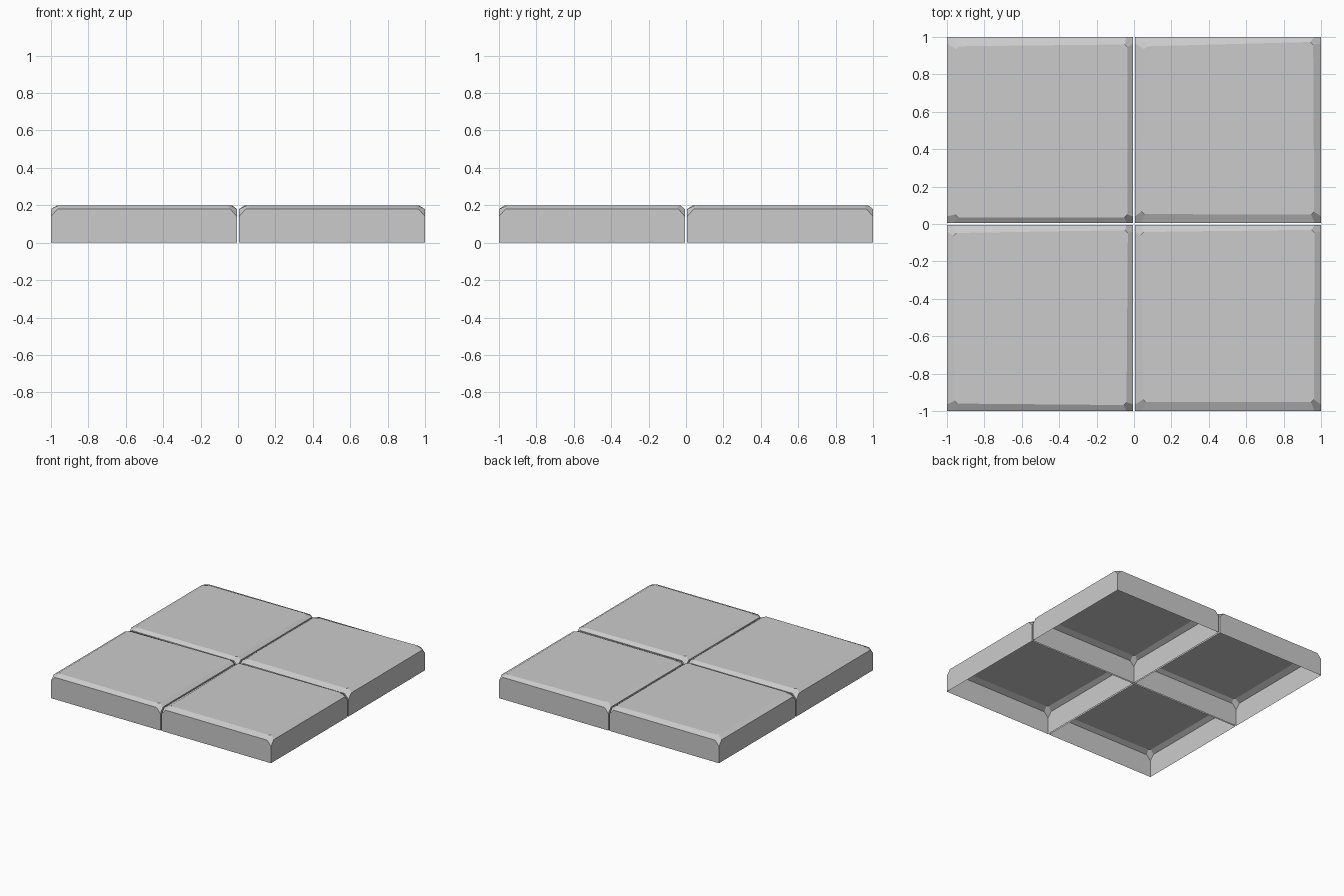
import bpy, bmesh

if "Cube" in bpy.data.objects:
    bpy.data.objects.remove(bpy.data.objects["Cube"])

GAP = 0.006       # half of the joint between tiles
TOP = 0.2         # top face height
RIM = 0.18        # height where the walls meet the bevel
LOW = 0.14        # height where the corner chip starts
CHIP = 0.035      # chip width along the rim
CUT = 0.015       # chip width on the top face

SIGNS = [(-1, -1), (1, -1), (1, 1), (-1, 1)]


def make_tile(name, tx, ty, insets):
    """Open-bottomed paving tile with an uneven bevel and chipped corners.
    insets: bevel width in x and y at each corner, in SIGNS order."""
    bm = bmesh.new()
    mid = (1 + GAP) / 2
    half = (1 - GAP) / 2
    corners = []
    for i, ((sx, sy), (ix, iy)) in enumerate(zip(SIGNS, insets)):
        cx, cy = tx * mid + sx * half, ty * mid + sy * half

        def v(dx, dy, z):
            return bm.verts.new((cx - sx * dx, cy - sy * dy, z))

        base, low = v(0, 0, 0), v(0, 0, LOW)
        on_x = (v(CHIP, 0, RIM), v(ix + CUT, iy, TOP))   # beside the x-running wall
        on_y = (v(0, CHIP, RIM), v(ix, iy + CUT, TOP))   # beside the y-running wall
        before, after = (on_y, on_x) if i % 2 == 0 else (on_x, on_y)
        corners.append((base, low, before, after))
        # chipped corner facet
        bm.faces.new((low, after[0], after[1], before[1], before[0]))
    for i in range(4):
        b0, l0, _, a = corners[i]
        b1, l1, b, _ = corners[(i + 1) % 4]
        bm.faces.new((b0, b1, l1, b[0], a[0], l0))       # wall
        bm.faces.new((a[0], b[0], b[1], a[1]))           # bevel
    bm.faces.new([p[1] for c in corners for p in c[2:]])  # top face
    bm.normal_update()
    mesh = bpy.data.meshes.new(name)
    bm.to_mesh(mesh)
    bm.free()
    bpy.context.collection.objects.link(bpy.data.objects.new(name, mesh))


# Four tiles, each with its own hand-cut bevel widths
make_tile("tile_front_left", -1, -1,
          [(.04, .04), (.034, .032), (.027, .027), (.035, .042)])
make_tile("tile_front_right", 1, -1,
          [(.044, .047), (.038, .047), (.035, .025), (.03, .037)])
make_tile("tile_back_left", -1, 1,
          [(.045, .03), (.03, .03), (.03, .04), (.05, .05)])
make_tile("tile_back_right", 1, 1,
          [(.035, .047), (.037, .044), (.042, .027), (.048, .05)])
